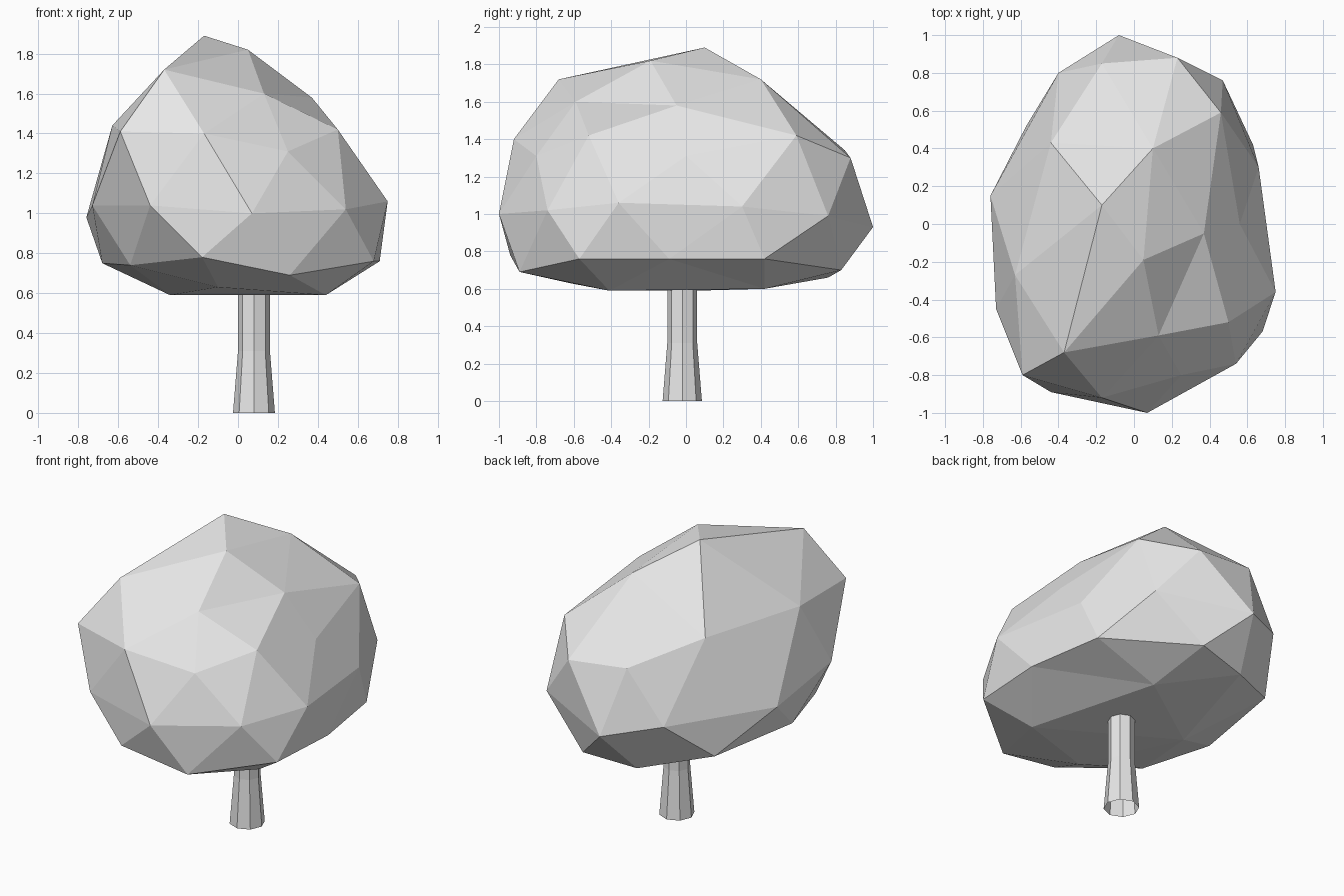
import bpy
import bmesh
from math import cos, sin, tau
from mathutils import Vector

default_cube = bpy.data.objects.get("Cube")
if default_cube:
    bpy.data.objects.remove(default_cube, do_unlink=True)

# One plain grey for the whole tree
grey = bpy.data.materials.new("plain grey")
grey.use_nodes = True
grey.diffuse_color = (0.8, 0.8, 0.8, 1)
grey.node_tree.nodes["Principled BSDF"].inputs["Base Color"].default_value = grey.diffuse_color


def add_object(name, bm):
    """Turn a bmesh into a flat shaded, grey scene object."""
    mesh = bpy.data.meshes.new(name)
    bmesh.ops.recalc_face_normals(bm, faces=bm.faces)
    bm.to_mesh(mesh)
    bm.free()
    mesh.materials.append(grey)
    obj = bpy.data.objects.new(name, mesh)
    bpy.context.collection.objects.link(obj)
    return obj


def wrap_facets(corners, centre, radii):
    """Skin a rounded lump: hull the corner directions, then restore the corners."""
    bm = bmesh.new()
    home = {}
    for corner in corners:
        offset = corner - centre
        direction = Vector(o / r for o, r in zip(offset, radii)).normalized()
        home[bm.verts.new(direction)] = corner
    bmesh.ops.convex_hull(bm, input=list(bm.verts))
    for vert, corner in home.items():
        if vert.is_valid:
            vert.co = corner
    return bm


# Canopy corners in hundredths, from the peak down to the underside
crown = [(-17, 10, 189), (5, -19, 182), (-37, -68, 172), (10, 40, 172),
         (13, -59, 160), (37, -5, 158)]
shoulder = [(-59, -80, 141), (-17, -92, 140), (25, -80, 131), (50, -52, 142),
            (56, 0, 131), (46, 59, 142), (23, 88, 130), (-17, 85, 134),
            (-44, 43, 145), (-63, -27, 144)]
belly = [(-73, -45, 104), (-44, -89, 104), (7, -100, 100), (54, -74, 102),
         (75, -36, 106), (66, 30, 104), (47, 76, 99), (-8, 100, 93),
         (-40, 80, 100), (-76, 15, 98)]
rim = [(-54, -56, 74), (-18, -94, 78), (26, -89, 69), (68, -57, 76),
       (71, -9, 76), (63, 42, 76), (16, 83, 70), (-18, 76, 66),
       (-57, 52, 75), (-68, -12, 75)]
underside = [(-10, -62, 63), (44, -41, 59), (20, 42, 60), (-34, 5, 59)]

corners = [Vector(p) / 100 for p in crown + shoulder + belly + rim + underside]
add_object("canopy", wrap_facets(corners, Vector((0, 0, 1.12)), (0.72, 0.95, 0.65)))

# Trunk: an eight sided open tube, flared at the foot
SIDES = 8
bm = bmesh.new()
rings = []
for radius, height in ((0.105, 0), (0.08, 0.31), (0.08, 0.7)):
    rings.append([bm.verts.new((0.08 + radius * cos(tau * i / SIDES),
                                -0.02 + radius * sin(tau * i / SIDES), height))
                  for i in range(SIDES)])
for lower, upper in zip(rings, rings[1:]):
    for i in range(SIDES):
        j = (i + 1) % SIDES
        bm.faces.new((lower[i], lower[j], upper[j], upper[i]))
add_object("trunk", bm)
